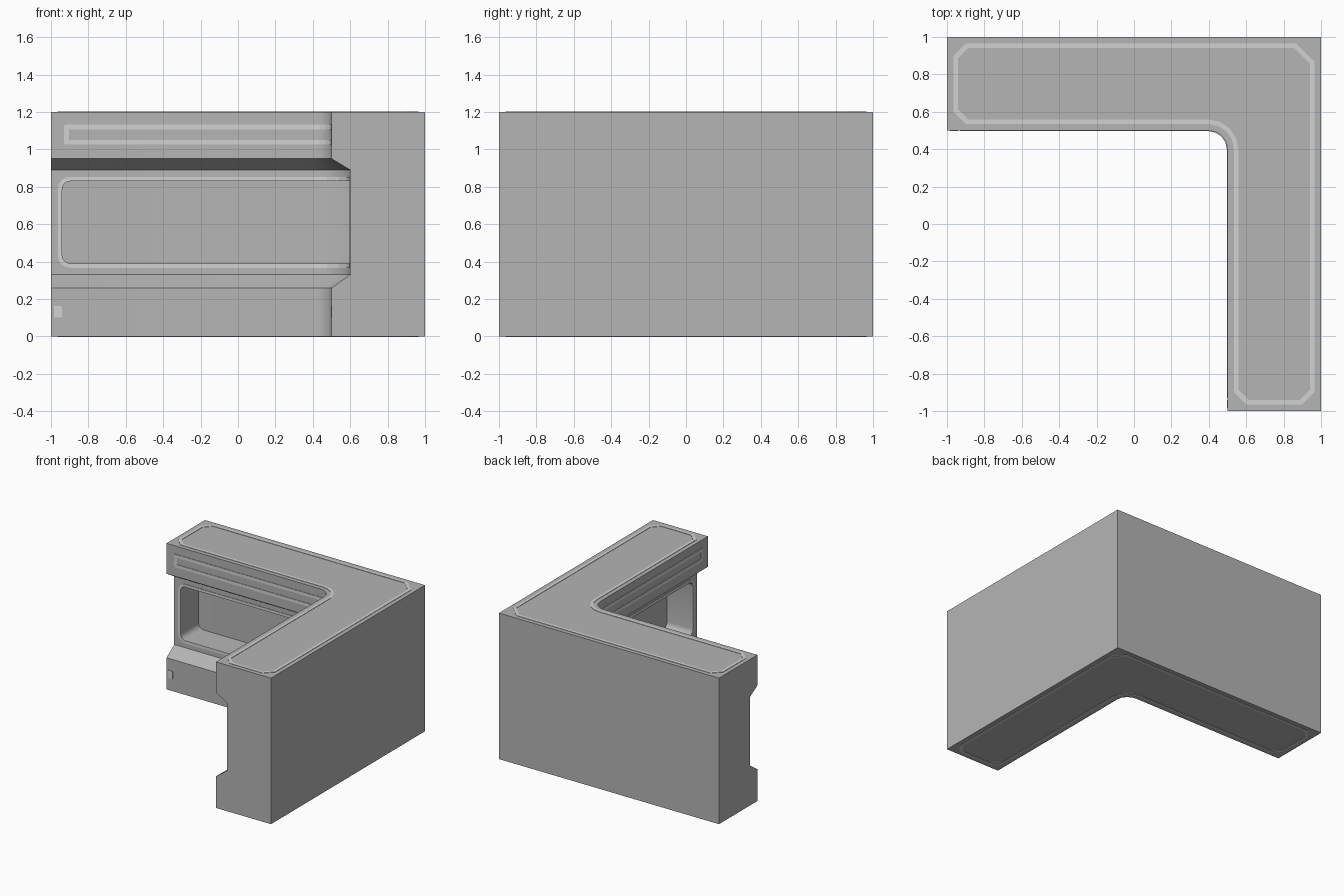
import bpy, bmesh, math

if "Cube" in bpy.data.objects:
    bpy.data.objects.remove(bpy.data.objects["Cube"])

ARC = 4      # steps of the rounded inside corner


def material(name, value):
    m = bpy.data.materials.new(name)
    m.diffuse_color = (value, value, value, 1)
    m.use_nodes = True
    m.node_tree.nodes["Principled BSDF"].inputs["Base Color"].default_value = m.diffuse_color
    return m


GREY = material("wall grey", 0.46)
LIGHT = material("light trim", 0.65)


def arc_points(o):
    """Rounded inside corner, pushed o into the wall."""
    r = 0.1 + o
    return [(0.4 + r * math.cos(a), 0.4 + r * math.sin(a))
            for a in (math.pi / 2 * (1 - i / ARC) for i in range(ARC + 1))]


def inner_path(o, ends=(0,)):
    """Inside face of the L at depth o; ends are insets from the wall ends."""
    return ([(-1 + e, 0.5 + o) for e in ends] + arc_points(o)
            + [(0.5 + o, -1 + e) for e in reversed(ends)])


def band_loop(o, e, z0, z1, r):
    """Closed loop on the inside face: a band round the corner, rounded ends."""
    n = 4
    t = [math.pi / 2 * i / n for i in range(n + 1)]
    ends = [e + r * (1 - math.cos(a)) for a in t]
    drop = [r * (1 - math.sin(a)) for a in t]
    drops = drop + [0] * (ARC + 1) + drop[::-1]
    path = inner_path(o, ends)
    low = [(x, y, z0 + d) for (x, y), d in zip(path, drops)]
    high = [(x, y, z1 - d) for (x, y), d in zip(path, drops)]
    return low + high[::-1]


def plan_loop(m, z):
    """L outline inset by m with clipped corners."""
    c, k = 0.085 - m * 0.5, 0.12 - m * 0.6
    a, b, i = -1 + m, 1 - m, 0.5 + m
    p = [(a, b - c), (a + c, b), (b - k, b), (b, b - k), (b, a + c),
         (b - c, a), (i + c, a), (i, a + c)]
    p += arc_points(m)[::-1] + [(a + c, i), (a, i + c)]
    return [(x, y, z) for x, y in p]


def loft(name, loops, mat, ring=False, closed=True, column_caps=False, end_caps=False):
    """Join loops of equal length with quads."""
    bm = bmesh.new()
    rows = [[bm.verts.new(p) for p in l] for l in loops]
    n = len(rows[0])
    for k in range(len(rows) if ring else len(rows) - 1):
        a, b = rows[k], rows[(k + 1) % len(rows)]
        for i in range(n if closed else n - 1):
            j = (i + 1) % n
            bm.faces.new((a[i], a[j], b[j], b[i]))
    if column_caps:
        for row in (rows[0], rows[-1]):
            for i in range(n // 2 - 1):
                bm.faces.new((row[i], row[i + 1], row[n - 2 - i], row[n - 1 - i]))
    if end_caps:
        for i in (0, n - 1):
            bm.faces.new([r[i] for r in rows])
    bmesh.ops.remove_doubles(bm, verts=bm.verts, dist=1e-5)
    bmesh.ops.recalc_face_normals(bm, faces=bm.faces)
    me = bpy.data.meshes.new(name)
    bm.to_mesh(me)
    bm.free()
    me.materials.append(mat)
    ob = bpy.data.objects.new(name, me)
    bpy.context.collection.objects.link(ob)
    return ob


# Wall: inside profile swept round the corner, square outside
profile = [(0, 0), (0, 0.26), (0.1, 0.33), (0.1, 0.89), (0, 0.95), (0, 1.2)]
loops = [[(x, y, z) for x, y in inner_path(o)] for o, z in profile]
outer = [(-1, 1)] + [(1, 1)] * (ARC + 1) + [(1, -1)]
loops += [[(x, y, z) for x, y in outer] for z in (1.2, 0)]
wall = loft("corner_wall", loops, GREY, ring=True, closed=False, end_caps=True)

# Deep pocket cut into the inside face
cutter = loft("pocket_cutter", [band_loop(o, 0.06, 0.39, 0.83, 0.045) for o in (0.05, 0.33)],
              GREY, column_caps=True)
cutter.hide_render = True
mod = wall.modifiers.new("pocket", 'BOOLEAN')
mod.operation = 'DIFFERENCE'
mod.solver = 'EXACT'
mod.object = cutter
bpy.context.view_layer.objects.active = wall
wall.select_set(True)
bpy.ops.object.modifier_apply(modifier=mod.name)
bpy.data.objects.remove(cutter)
bpy.ops.object.shade_smooth_by_angle(angle=math.radians(30))


def face_trim(name, o, e, z0, z1, r, w):
    """Thin outline on the inside face."""
    def outside(d):
        return band_loop(d, e, z0, z1, r)

    def inside(d):
        return band_loop(d, e + w, z0 + w, z1 - w, max(r - w, 0.004))
    f = o - 0.004
    loft(name, [outside(o), outside(f), inside(f), inside(o)], LIGHT, ring=True)


face_trim("pocket_trim", 0.1, 0.037, 0.367, 0.853, 0.065, 0.023)
face_trim("upper_trim", 0.0, 0.07, 1.025, 1.133, 0.012, 0.026)

# Outline on the top and underside
for name, z, d in (("top_trim", 1.2, 0.003), ("bottom_trim", 0.0, -0.003)):
    loft(name, [plan_loop(0.034, z), plan_loop(0.034, z + d),
                plan_loop(0.058, z + d), plan_loop(0.058, z)], LIGHT, ring=True)

# Small light plates near the foot of each end, mirrored across the diagonal
for name, flip in (("left_marker", False), ("front_marker", True)):
    rows = []
    for y in (0.505, 0.496):
        pts = [(-0.985, y, 0.1), (-0.942, y, 0.1), (-0.942, y, 0.163), (-0.985, y, 0.163)]
        rows.append([(p[1], p[0], p[2]) if flip else p for p in pts])
    loft(name, rows, LIGHT, column_caps=True)
